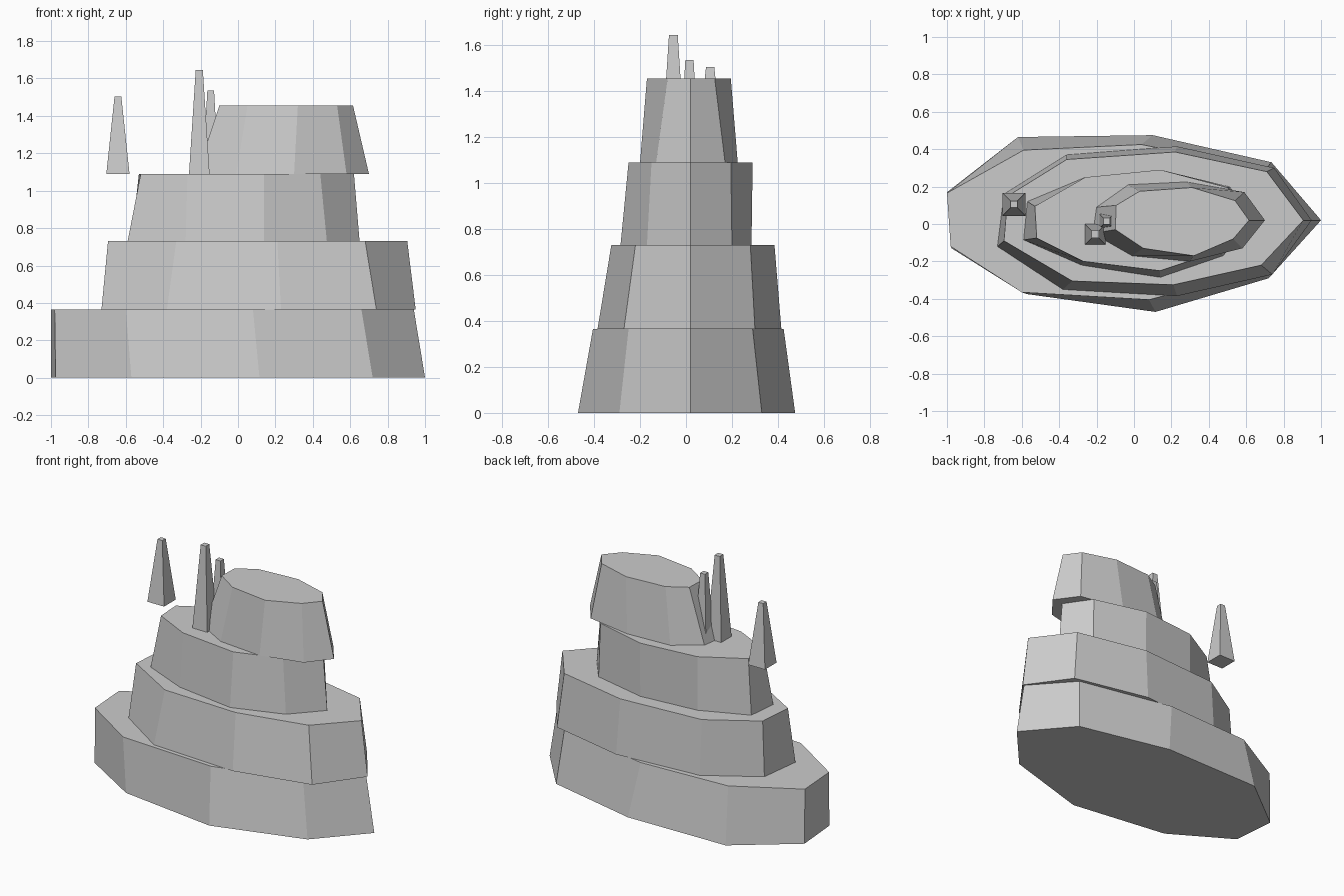
import bpy


def loft(name, bottom, top, z0, z1):
    """Closed solid between two matching outlines."""
    n = len(bottom)
    verts = [(x, y, z0) for x, y in bottom] + [(x, y, z1) for x, y in top]
    faces = [tuple(reversed(range(n))), tuple(range(n, 2 * n))]
    faces += [(i, (i + 1) % n, n + (i + 1) % n, n + i) for i in range(n)]
    mesh = bpy.data.meshes.new(name)
    mesh.from_pydata(verts, [], faces)
    obj = bpy.data.objects.new(name, mesh)
    bpy.context.collection.objects.link(obj)
    return obj


def square(x, y, h):
    return [(x - h, y - h), (x + h, y - h), (x + h, y + h), (x - h, y + h)]


# Four stacked rock tiers: outlines run counter-clockwise from the left front corner
loft("rock_tier_1",
     [(-.975, -.13), (-.57, -.375), (.115, -.47), (.72, -.29), (1, .02),
      (.735, .33), (.10, .475), (-.62, .465), (-1, .17)],
     [(-.98, -.12), (-.60, -.365), (.08, -.405), (.66, -.25), (.94, .02),
      (.70, .29), (.04, .425), (-.59, .395), (-1, .165)],
     0, .365)
loft("rock_tier_2",
     [(-.73, -.12), (-.38, -.35), (.23, -.385), (.74, -.27), (.95, .02),
      (.75, .30), (.23, .415), (-.36, .37), (-.695, .16)],
     [(-.695, -.09), (-.33, -.305), (.21, -.325), (.68, -.22), (.905, .02),
      (.71, .28), (.22, .385), (-.36, .345), (-.675, .15)],
     .365, .73)
loft("rock_tier_3",
     [(-.59, -.085), (-.28, -.22), (.14, -.285), (.475, -.17), (.65, .02),
      (.51, .20), (.14, .285), (-.26, .25), (-.57, .12)],
     [(-.52, -.075), (-.27, -.20), (.14, -.25), (.44, -.15), (.62, .02),
      (.50, .195), (.14, .29), (-.26, .25), (-.53, .095)],
     .73, 1.09)
loft("rock_tier_4",
     [(-.22, -.05), (-.01, -.17), (.30, -.20), (.58, -.13), (.70, .02),
      (.59, .17), (.28, .225), (-.03, .21), (-.20, .09)],
     [(-.10, -.03), (.05, -.13), (.32, -.17), (.53, -.08), (.615, .02),
      (.54, .125), (.31, .195), (.03, .175), (-.095, .10)],
     1.09, 1.455)

# Tapered square spires: centre, base half width, tip half width, tip height
spires = [(-.642, .105, .062, .018, 1.505),
          (-.207, -.055, .055, .019, 1.645),
          (-.146, .015, .043, .018, 1.535)]
for i, (x, y, base, tip, z) in enumerate(spires, 1):
    loft(f"spire_{i}", square(x, y, base), square(x, y, tip), 1.09, z)
